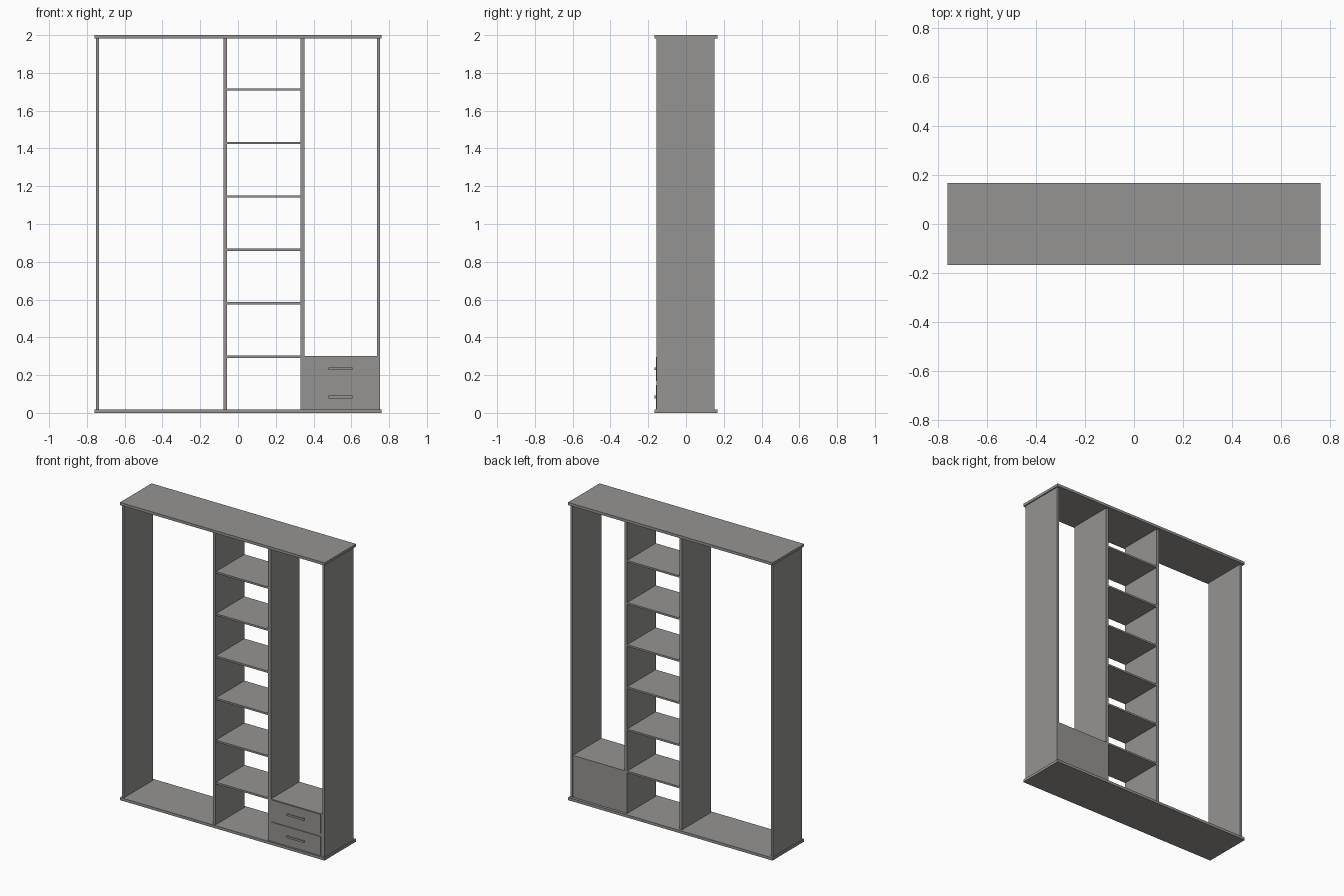
import bpy
import bmesh
from mathutils import Matrix, Vector

if "Cube" in bpy.data.objects:
    bpy.data.objects.remove(bpy.data.objects["Cube"], do_unlink=True)

COLOUR = (0.30, 0.295, 0.285, 1)
board = bpy.data.materials.new("warm_grey_board")
board.use_nodes = True
board.diffuse_color = COLOUR
board.node_tree.nodes["Principled BSDF"].inputs["Base Color"].default_value = COLOUR


def boxes(name, *extents):
    """One object from boxes given as ((x0, x1), (y0, y1), (z0, z1))."""
    bm = bmesh.new()
    for box in extents:
        centre = Vector([(a + b) / 2 for a, b in box])
        size = Vector([b - a for a, b in box])
        bmesh.ops.create_cube(bm, size=1, matrix=Matrix.Translation(centre) @ Matrix.Diagonal(size).to_4x4())
    mesh = bpy.data.meshes.new(name)
    bm.to_mesh(mesh)
    bm.free()
    mesh.materials.append(board)
    obj = bpy.data.objects.new(name, mesh)
    bpy.context.collection.objects.link(obj)
    return obj


SLAB = 0.018
DEPTH = (-0.155, 0.15)
HEIGHT = (SLAB, 2 - SLAB)

# Overhanging base and top
for name, z in (("base_board", 0), ("top_board", 2 - SLAB)):
    boxes(name, ((-0.76, 0.76), (-0.167, 0.167), (z, z + SLAB)))

# Upright panels
uprights = {
    "right_side": (-0.753, -0.737),
    "left_side": (0.737, 0.753),
    "right_divider": (-0.077, -0.057),
    "left_divider": (0.332, 0.352),
}
for name, x in uprights.items():
    boxes(name, (x, DEPTH, HEIGHT))

# Evenly spaced shelves in the middle bay
for i in range(6):
    z = 0.297 + i * 0.283
    boxes(f"shelf_{i + 1}", ((-0.057, 0.332), (-0.153, 0.15), (z - 0.006, z + 0.006)))

# Drawer cabinet with two fronts and bar handles
boxes("drawer_cabinet", ((0.352, 0.737), (-0.153, 0.149), (SLAB, 0.30)))
for name, z0 in (("lower", 0.02), ("upper", 0.169)):
    boxes(f"{name}_drawer_front", ((0.36, 0.724), (-0.159, -0.152), (z0, z0 + 0.128)))
    mid = z0 + 0.064
    grip = (mid - 0.007, mid + 0.007)
    bar = ((0.478, 0.606), (-0.167, -0.164), grip)
    legs = [((x, x + 0.008), (-0.165, -0.158), grip) for x in (0.478, 0.598)]
    boxes(f"{name}_drawer_handle", bar, *legs)
